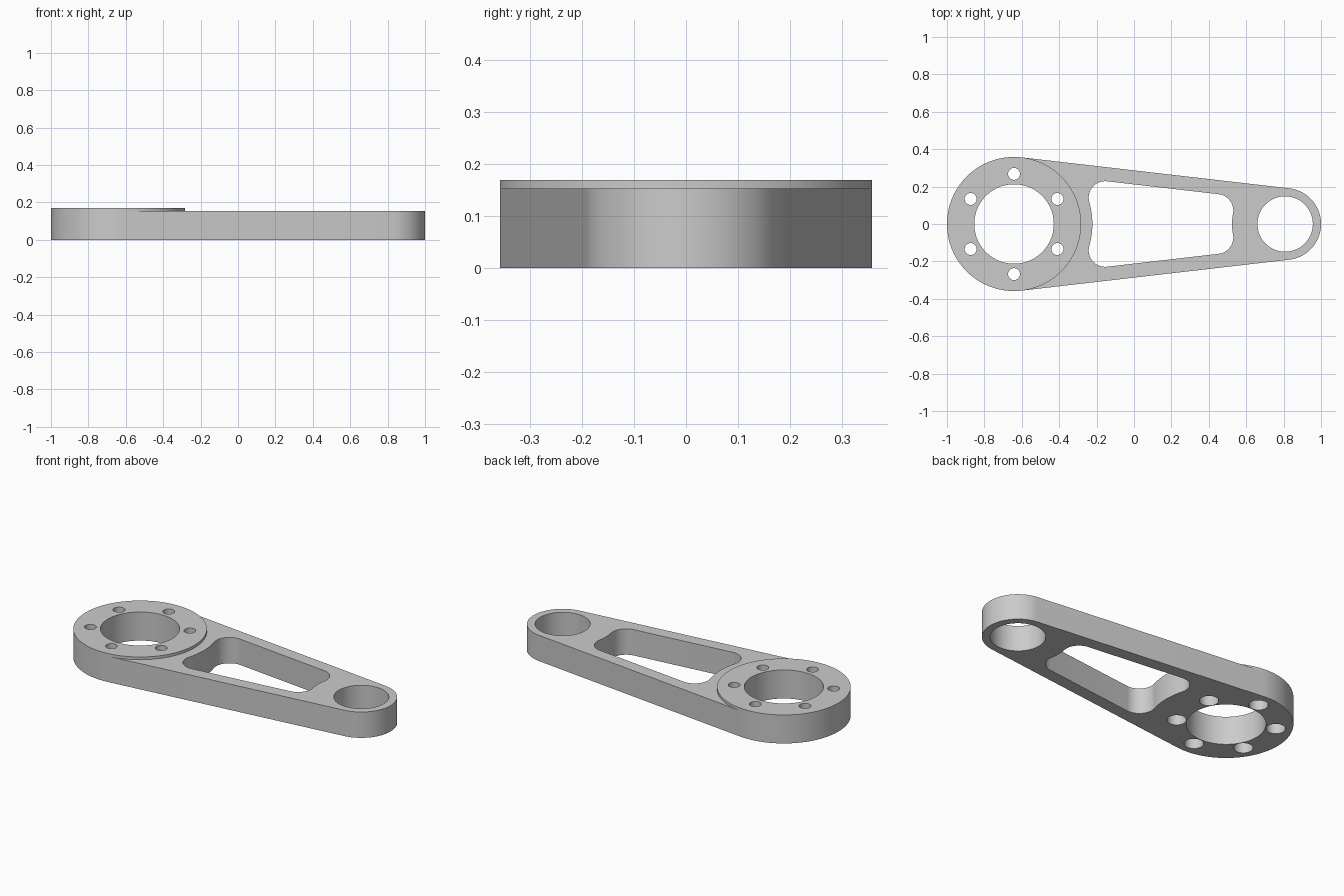
import bpy
import bmesh
from math import pi, cos, sin, acos, atan2, sqrt, radians
from mathutils import Vector

cube = bpy.data.objects.get("Cube")
if cube:
    bpy.data.objects.remove(cube, do_unlink=True)

# Main dimensions
BIG, BIG_R, BIG_BORE = Vector((-0.6415, 0)), 0.3585, 0.2125
SMALL, SMALL_R, SMALL_BORE = Vector((0.808, 0)), 0.192, 0.148
ARM_TOP, BOSS_TOP = 0.153, 0.169
BOLT_CIRCLE, BOLT_R, COUNTERBORE_R, COUNTERBORE_TOP = 0.268, 0.032, 0.052, 0.09
TANGENT = acos((BIG_R - SMALL_R) / (SMALL.x - BIG.x))

metal = bpy.data.materials.new("machined grey")
metal.use_nodes = True
metal.diffuse_color = (0.6, 0.6, 0.6, 1)
metal.node_tree.nodes["Principled BSDF"].inputs["Base Color"].default_value = (0.6, 0.6, 0.6, 1)


def arc(centre, radius, start, end, steps):
    """Points along an arc, both ends included."""
    angles = [start + (end - start) * i / steps for i in range(steps + 1)]
    return [centre + radius * Vector((cos(a), sin(a))) for a in angles]


def prism(name, outline, bottom, top):
    """Extrude a counter-clockwise outline between two heights."""
    bm = bmesh.new()
    base = bm.faces.new([bm.verts.new((p.x, p.y, bottom)) for p in outline])
    extruded = bmesh.ops.extrude_face_region(bm, geom=[base], use_keep_orig=True)
    moved = [g for g in extruded["geom"] if isinstance(g, bmesh.types.BMVert)]
    bmesh.ops.translate(bm, verts=moved, vec=(0, 0, top - bottom))
    bmesh.ops.recalc_face_normals(bm, faces=bm.faces)
    mesh = bpy.data.meshes.new(name)
    bm.to_mesh(mesh)
    bm.free()
    mesh.materials.append(metal)
    obj = bpy.data.objects.new(name, mesh)
    bpy.context.collection.objects.link(obj)
    return obj


def cylinder(name, centre, radius, bottom, top, sides=64):
    return prism(name, arc(centre, radius, 0, 2 * pi, sides)[:-1], bottom, top)


def select(obj):
    bpy.ops.object.select_all(action="DESELECT")
    obj.select_set(True)
    bpy.context.view_layer.objects.active = obj


def cut(obj, cutters):
    """Subtract every cutter, then smooth the round walls."""
    select(obj)
    for cutter in cutters:
        mod = obj.modifiers.new("cut", "BOOLEAN")
        mod.operation = "DIFFERENCE"
        mod.solver = "EXACT"
        mod.object = cutter
        bpy.ops.object.modifier_apply(modifier=mod.name)
    bpy.ops.object.shade_smooth_by_angle(angle=radians(30))


def window_outline():
    """Tapered window: straight sides, hollow ends, rounded corners."""
    fillet, side = 0.088, 0.284
    gap_big, gap_small = 0.419, 0.284
    normal = Vector((cos(TANGENT), sin(TANGENT)))
    along = Vector((normal.y, -normal.x))
    inner = side - fillet
    # Corner centres touch the side line and the arc round each end
    left = BIG + normal * inner + along * sqrt((gap_big + fillet) ** 2 - inner ** 2)
    to_small = inner - normal.dot(SMALL - BIG)
    right = SMALL + normal * to_small - along * sqrt((gap_small + fillet) ** 2 - to_small ** 2)
    a_left = atan2(left.y, left.x - BIG.x)
    a_right = atan2(right.y, right.x - SMALL.x)
    upper = arc(BIG, gap_big, 0, a_left, 8)
    upper += arc(left, fillet, a_left + pi, TANGENT, 16)[1:]
    upper += arc(right, fillet, TANGENT, a_right - pi, 16)
    upper += arc(SMALL, gap_small, a_right, pi, 6)[1:]
    lower = [Vector((p.x, -p.y)) for p in reversed(upper[1:-1])]
    return list(reversed(upper + lower))


# Arm body and raised boss share the round end
big_arc = arc(BIG, BIG_R, TANGENT, 2 * pi - TANGENT, 72)
arm = prism("arm_body", big_arc + arc(SMALL, SMALL_R, -TANGENT, TANGENT, 48), 0, ARM_TOP)
boss = prism("raised_boss", big_arc + arc(BIG, BIG_R, -TANGENT, TANGENT, 60)[1:-1],
             ARM_TOP, BOSS_TOP)

# Bores, bolt holes with counterbores underneath, and the window
through = [cylinder("big_bore_cutter", BIG, BIG_BORE, -0.1, 0.3, 96)]
arm_only = [cylinder("small_bore_cutter", SMALL, SMALL_BORE, -0.1, 0.3, 80),
            prism("window_cutter", window_outline(), -0.1, 0.3)]
for i in range(6):
    angle = radians(30 + 60 * i)
    spot = BIG + BOLT_CIRCLE * Vector((cos(angle), sin(angle)))
    through.append(cylinder("bolt_hole_cutter", spot, BOLT_R, -0.1, 0.3, 32))
    arm_only.append(cylinder("counterbore_cutter", spot, COUNTERBORE_R, -0.1, COUNTERBORE_TOP, 40))

cut(arm, through + arm_only)
cut(boss, through)

for cutter in through + arm_only:
    bpy.data.objects.remove(cutter, do_unlink=True)
